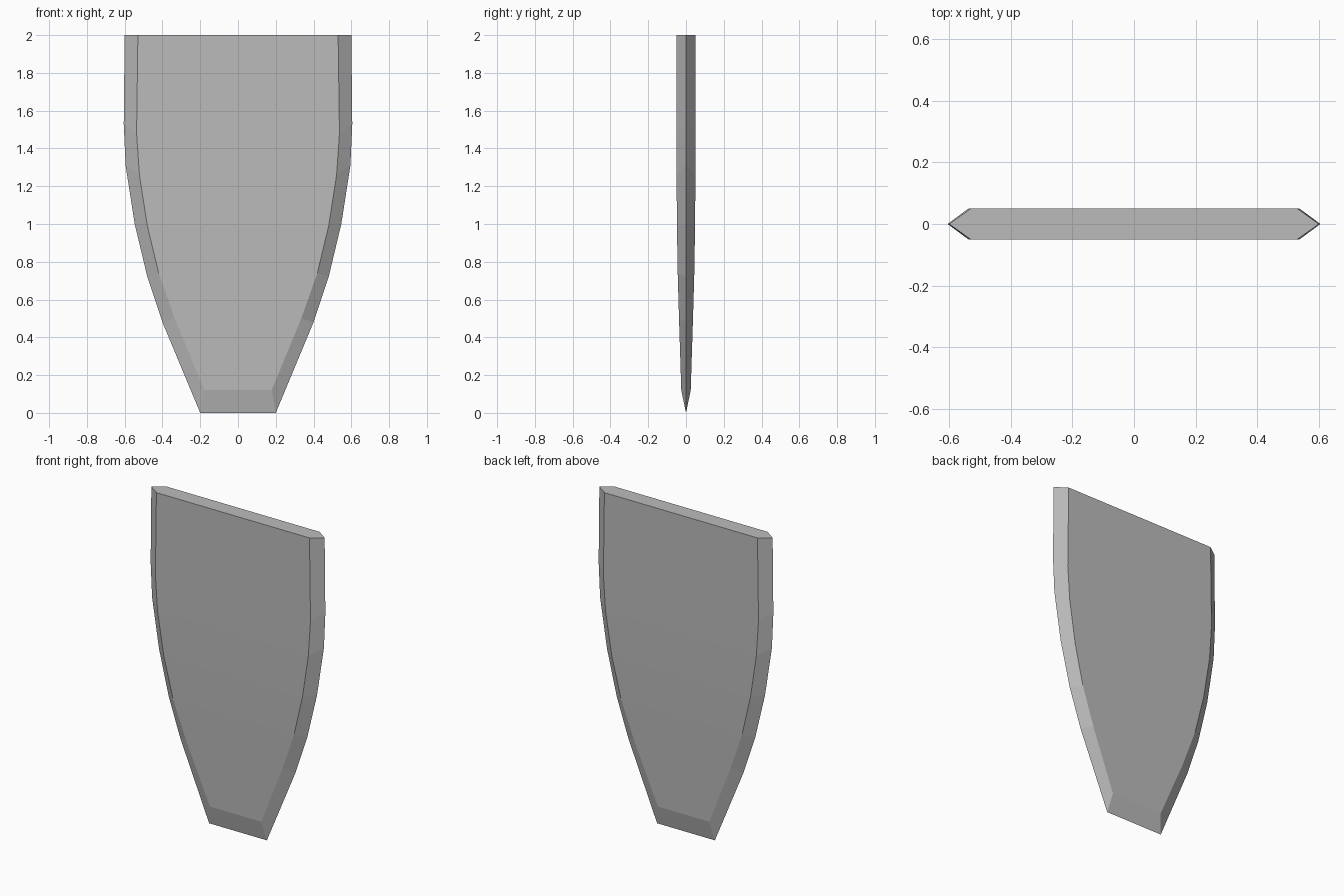
import bpy
import bmesh

cube = bpy.data.objects.get("Cube")
if cube:
    bpy.data.objects.remove(cube, do_unlink=True)

# Plain grey metal
grey = bpy.data.materials.new("plain grey")
colour = (0.5, 0.5, 0.5, 1.0)
grey.use_nodes = True
grey.diffuse_color = colour
grey.node_tree.nodes["Principled BSDF"].inputs["Base Color"].default_value = colour

# Stations down the blade: edge x, edge z, flat x, flat z, half thickness
stations = [
    (0.60, 2.00, 0.53, 2.00, 0.05),
    (0.605, 1.53, 0.537, 1.48, 0.05),
    (0.595, 1.31, 0.522, 1.26, 0.05),
    (0.547, 1.00, 0.48, 0.99, 0.048),
    (0.48, 0.72, 0.42, 0.74, 0.044),
    (0.40, 0.48, 0.335, 0.50, 0.037),
    (0.20, 0.00, 0.178, 0.12, 0.025),
]

bm = bmesh.new()


def ring(edge_x, edge_z, flat_x, flat_z, half):
    """Six-sided section with a sharp edge on each side."""
    points = [(edge_x, 0, edge_z), (flat_x, half, flat_z), (-flat_x, half, flat_z),
              (-edge_x, 0, edge_z), (-flat_x, -half, flat_z), (flat_x, -half, flat_z)]
    return [bm.verts.new(p) for p in points]


rings = [ring(*s) for s in stations]

# Broad flats and side bevels
for upper, lower in zip(rings, rings[1:]):
    for i in range(6):
        j = (i + 1) % 6
        bm.faces.new((upper[i], upper[j], lower[j], lower[i]))

# Flat top and wedge-shaped lower end
bm.faces.new(rings[0])
tip = rings[-1]
bm.faces.new(tip[:4])
bm.faces.new(tip[3:] + tip[:1])
bmesh.ops.recalc_face_normals(bm, faces=bm.faces)

mesh = bpy.data.meshes.new("blade")
bm.to_mesh(mesh)
bm.free()
mesh.materials.append(grey)
blade = bpy.data.objects.new("blade", mesh)
bpy.context.collection.objects.link(blade)
